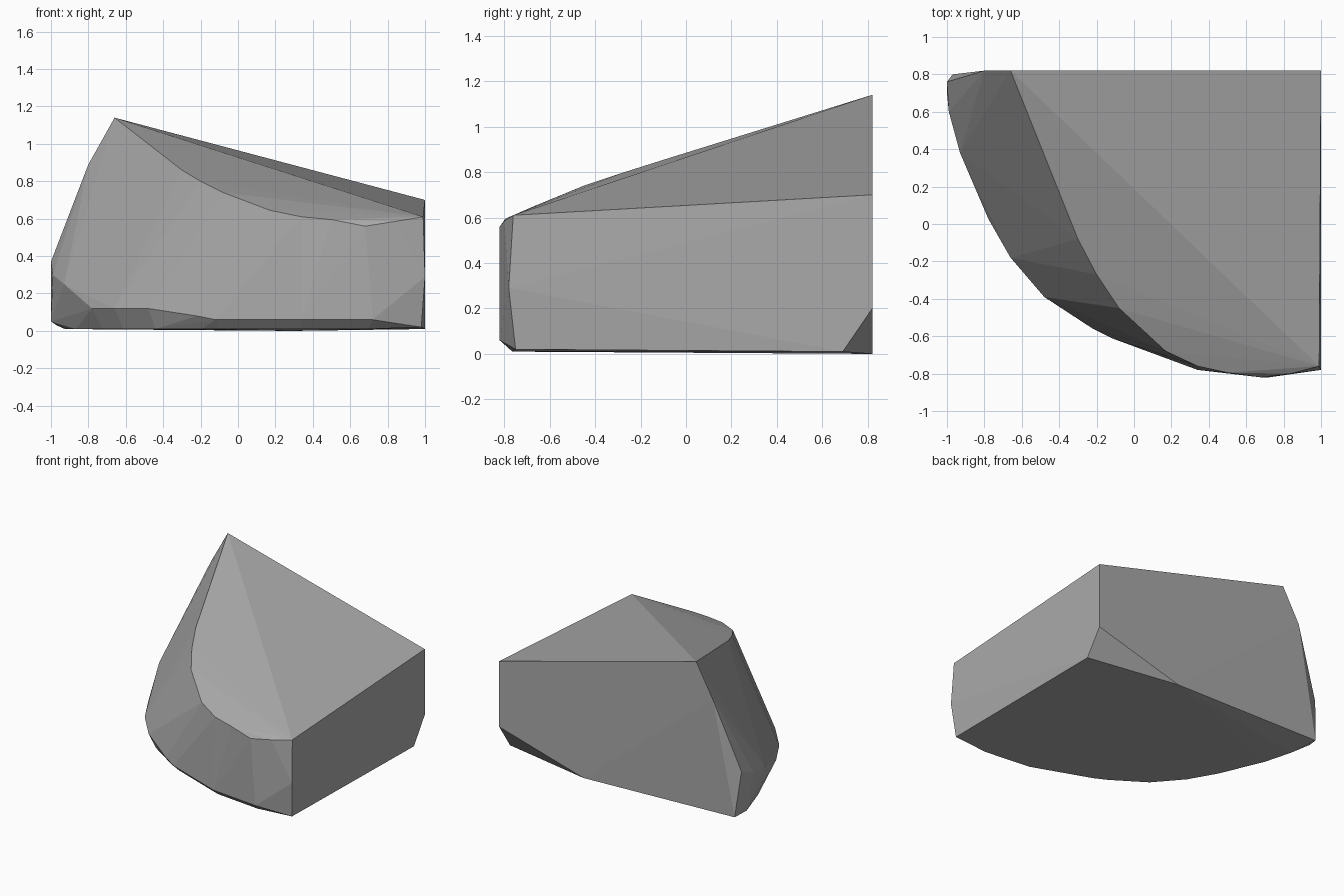
import bpy
import bmesh
from mathutils import Vector

default_cube = bpy.data.objects.get("Cube")
if default_cube:
    bpy.data.objects.remove(default_cube, do_unlink=True)


def make_material(name, colour):
    material = bpy.data.materials.new(name)
    material.use_nodes = True
    material.diffuse_color = colour
    material.node_tree.nodes["Principled BSDF"].inputs["Base Color"].default_value = colour
    return material


def hull_object(name, points, material):
    """Wrap a faceted convex skin around the given outlines."""
    mesh = bpy.data.meshes.new(name)
    bm = bmesh.new()
    for point in points:
        bm.verts.new(point)
    result = bmesh.ops.convex_hull(bm, input=bm.verts[:])
    leftover = {v for v in result["geom_interior"] + result["geom_unused"]
                if isinstance(v, bmesh.types.BMVert) and not v.link_faces}
    bmesh.ops.delete(bm, geom=list(leftover), context="VERTS")
    bmesh.ops.recalc_face_normals(bm, faces=bm.faces[:])
    bm.to_mesh(mesh)
    bm.free()
    mesh.materials.append(material)
    stone = bpy.data.objects.new(name, mesh)
    bpy.context.collection.objects.link(stone)
    return stone


# Curved edge of the sloping top, from the peak round to the flat side
top_rim = [(-.66, .82, 1.14), (-.3, -.08, .86), (-.2, -.27, .8),
           (-.08, -.45, .74), (.17, -.68, .645), (.34, -.76, .61),
           (.5, -.795, .595), (.84, -.8, .585), (.99, -.76, .61)]

# Widest outline of the rounded side, close to the ground
belly = [(-.99, .6, .3), (-.93, .38, .25), (-.78, .03, .12),
         (-.66, -.18, .12), (-.48, -.39, .12), (-.22, -.56, .08),
         (-.12, -.61, .06), (.34, -.78, .06), (.72, -.82, .06)]

# Bottom edge: the belly drawn in a little towards the middle of the base
base_centre = Vector((.3, .3, 0))
bottom_rim = []
for point in belly:
    spot = Vector(point).lerp(base_centre, .05)
    spot.z = .01
    bottom_rim.append(spot)

# Flat back and flat side, with the chipped lower corner where they meet
back_edge = [(-.8, .82, .89), (-1, .76, .37), (-1, .7, .05), (-.97, .8, .03)]
side_edge = [(1, .82, .7), (1, -.78, .29), (.98, -.75, .02)]
chipped_corner = [(1, .82, .2), (1, .69, .01), (.29, .82, 0)]
front_lip = [(.68, -.82, .56)]

grey = make_material("stone grey", (.4, .4, .4, 1))
hull_object("rock_chunk",
            top_rim + belly + bottom_rim + back_edge + side_edge
            + chipped_corner + front_lip, grey)
